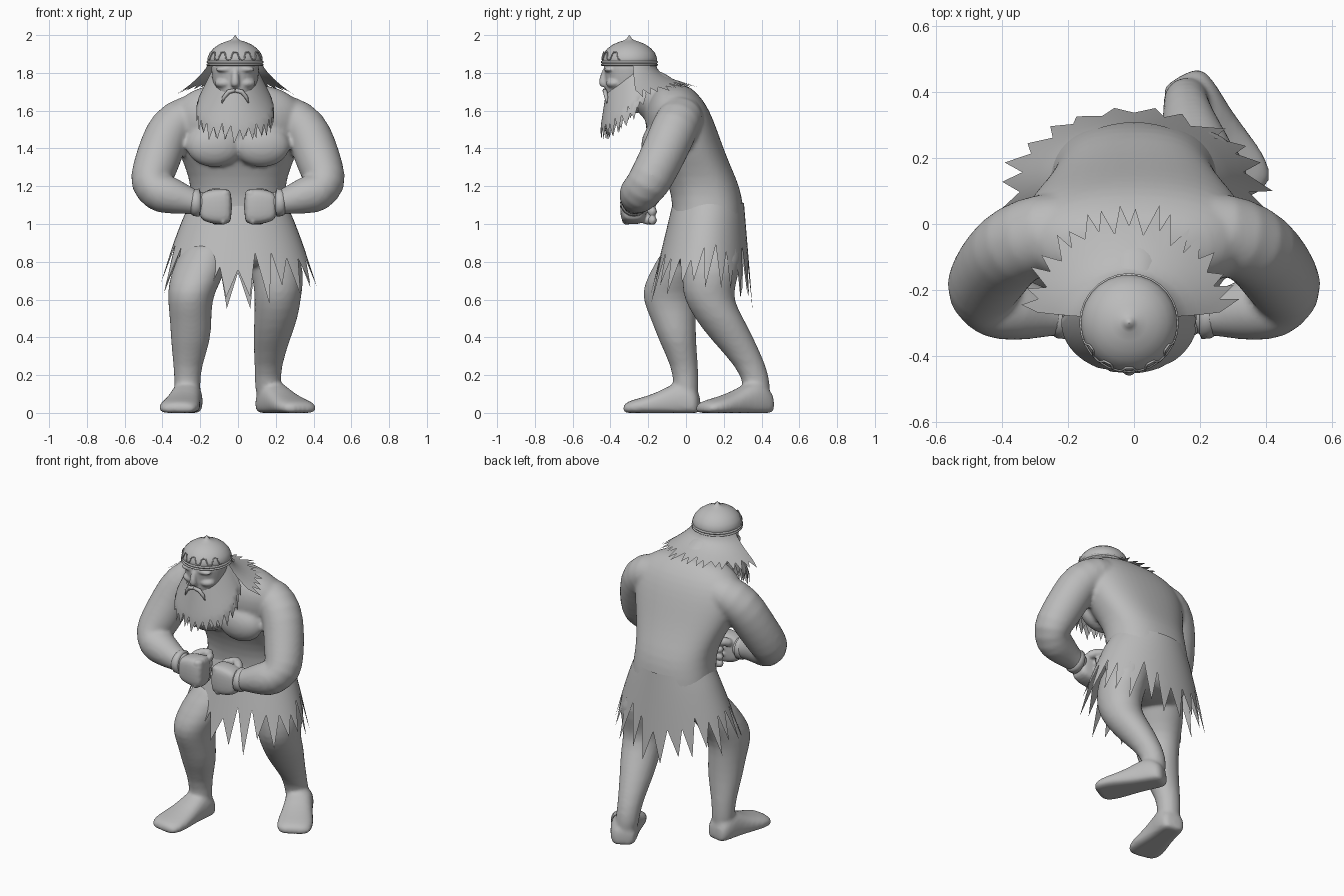
import bpy, bmesh, math, random
from mathutils import Vector

random.seed(4)
cube = bpy.data.objects.get("Cube")
if cube:
    bpy.data.objects.remove(cube, do_unlink=True)

GREY = (0.5, 0.5, 0.5, 1)
grey = bpy.data.materials.new("plain grey")
grey.use_nodes = True
grey.diffuse_color = GREY
grey.node_tree.nodes["Principled BSDF"].inputs["Base Color"].default_value = GREY
X, Y, Z = Vector((1, 0, 0)), Vector((0, 1, 0)), Vector((0, 0, 1))


def finish(name, bm, voxel=0, smoothing=4):
    """Makes the object; voxel fuses overlapping shells into one soft skin."""
    bmesh.ops.recalc_face_normals(bm, faces=bm.faces)
    mesh = bpy.data.meshes.new(name)
    bm.to_mesh(mesh)
    bm.free()
    for p in mesh.polygons:
        p.use_smooth = True
    mesh.materials.append(grey)
    ob = bpy.data.objects.new(name, mesh)
    bpy.context.collection.objects.link(ob)
    if voxel:
        ob.modifiers.new("round", "SUBSURF").levels = 1
        ob.modifiers["round"].render_levels = 1
        fuse = ob.modifiers.new("fuse", "REMESH")
        fuse.mode, fuse.voxel_size, fuse.use_smooth_shade = "VOXEL", voxel, True
        ob.modifiers.new("soften", "SMOOTH").iterations = smoothing


def skin(bm, rings, u=None, v=None, segs=16, power=2, floor=False):
    """Closed skin over rings (x, y, z, radius, radius); follows the path if u, v are not given."""
    pts = [Vector(r[:3]) for r in rings]
    loops = []
    for i, r in enumerate(rings):
        a, b = u, v
        if u is None:
            t = (pts[min(i + 1, len(pts) - 1)] - pts[max(i - 1, 0)]).normalized()
            a = t.cross(Y).normalized()
            b = a.cross(t)
        loop = []
        for k in range(segs):
            c, s = math.cos(math.tau * k / segs), math.sin(math.tau * k / segs)
            c = math.copysign(abs(c) ** (2 / power), c)
            s = math.copysign(abs(s) ** (2 / power), s)
            p = pts[i] + a * c * r[3] + b * s * r[-1]
            if floor:
                p.z = max(p.z, 0)
            loop.append(bm.verts.new(p))
        loops.append(loop)
    for lo, hi in zip(loops, loops[1:]):
        for k in range(segs):
            n = (k + 1) % segs
            bm.faces.new((lo[k], lo[n], hi[n], hi[k]))
    bm.faces.new(loops[0])
    bm.faces.new(loops[-1])


def loft(name, rings, **options):
    bm = bmesh.new()
    skin(bm, rings, **options)
    finish(name, bm)


def ball(bm, centre, size):
    made = bmesh.ops.create_uvsphere(bm, u_segments=16, v_segments=10, radius=1)
    for p in made["verts"]:
        p.co = Vector([c + s * q for c, s, q in zip(centre, size, p.co)])


def fringe(name, surface, teeth, notch, tip, rows=5, closed=False):
    """Sheet over surface(t, v) that ends in ragged pointed teeth."""
    bm = bmesh.new()
    cols = []
    ends = [random.uniform(*notch) for _ in range(teeth + 1)]
    if closed:
        ends[-1] = ends[0]
    for c in range(2 * teeth + 1):
        k = c // 2
        end = ends[k] if c % 2 == 0 else (ends[k] + ends[k + 1]) / 2 + 0.05
        cols.append([bm.verts.new(surface(c / (2 * teeth), end * j / rows)) for j in range(rows + 1)])
    for a, b in zip(cols, cols[1:]):
        for j in range(rows):
            bm.faces.new((a[j], b[j], b[j + 1], a[j + 1]))
    for k in range(teeth):
        t = (k + random.uniform(0.3, 0.7)) / teeth
        end = bm.verts.new(surface(t, random.uniform(*tip)))
        left, mid, right = (cols[2 * k + n][-1] for n in range(3))
        bm.faces.new((left, mid, end))
        bm.faces.new((mid, right, end))
    bmesh.ops.remove_doubles(bm, verts=bm.verts, dist=0.0005)
    finish(name, bm)


# Torso: (height, half width, front, back)
body = bmesh.new()
profile = [(0.76, 0.2, -0.04, 0.28), (0.85, 0.25, -0.07, 0.3), (0.97, 0.275, -0.08, 0.315),
           (1.1, 0.255, -0.07, 0.305), (1.2, 0.25, -0.09, 0.285), (1.3, 0.28, -0.13, 0.24),
           (1.4, 0.325, -0.19, 0.2), (1.5, 0.352, -0.215, 0.165), (1.59, 0.355, -0.22, 0.13),
           (1.66, 0.315, -0.2, 0.09), (1.71, 0.24, -0.17, 0.04), (1.74, 0.14, -0.15, 0)]
skin(body, [(0, (f + b) / 2, z, w, (b - f) / 2) for z, w, f, b in profile],
     X, Y, segs=24, power=2.35)
skin(body, [(0, -0.08, 1.6, 0.15), (0, -0.17, 1.69, 0.13), (-0.01, -0.26, 1.76, 0.11)])

# Arms, chest, cuffs and fists
for s, side in ((1, "left"), (-1, "right")):
    ball(body, (0.125 * s, -0.155, 1.415), (0.155, 0.085, 0.115))
    arm = [(0.16, -0.01, 1.57, 0.11), (0.27, -0.025, 1.57, 0.125), (0.36, -0.06, 1.51, 0.127),
           (0.405, -0.105, 1.4, 0.123), (0.443, -0.16, 1.29, 0.12), (0.468, -0.205, 1.205, 0.118),
           (0.425, -0.243, 1.165, 0.112), (0.35, -0.26, 1.15, 0.1), (0.27, -0.27, 1.125, 0.076),
           (0.21, -0.275, 1.11, 0.062), (0.15, -0.275, 1.1, 0.06)]
    skin(body, [(x * s, y, z, r) for x, y, z, r in arm])
    cuff = [(0.25, 0.06), (0.235, 0.071), (0.205, 0.074), (0.198, 0.058)]
    loft(side + "_cuff", [(x * s, -0.275, 1.113, r, r) for x, r in cuff], u=Y, v=Z)
    fist = bmesh.new()
    palm = [(0.205, 0.05, 0.06), (0.18, 0.062, 0.08), (0.12, 0.07, 0.096),
            (0.065, 0.07, 0.096), (0.03, 0.055, 0.085)]
    skin(fist, [(x * s, -0.28, 1.093, a, b) for x, a, b in palm], Y, Z, power=3.5)
    for i in range(4):
        z = 1.158 - 0.046 * i
        x = 0.007 * i
        path = [(0.09, -0.323), (0.06 + x, -0.323), (0.052 + x, -0.29), (0.05 + x, -0.23),
                (0.065 + x, -0.18), (0.11, -0.17), (0.14, -0.19)]
        skin(fist, [(px * s, py, z, 0.027) for px, py in path], segs=8)
    thumb = [(0.17, -0.24, 1.14), (0.14, -0.19, 1.165), (0.1, -0.165, 1.165), (0.07, -0.16, 1.15)]
    skin(fist, [(x * s, y, z, 0.03) for x, y, z in thumb], segs=8)
    finish(side + "_fist", fist, 0.007, 2)

# Legs: right one forward, left one trailing
skin(body, [(-0.13, 0.08, 0.95, 0.12, 0.15), (-0.19, 0, 0.8, 0.15, 0.165),
            (-0.235, -0.07, 0.68, 0.137, 0.158), (-0.255, -0.09, 0.6, 0.12, 0.145),
            (-0.25, -0.065, 0.49, 0.112, 0.12), (-0.25, -0.045, 0.38, 0.108, 0.1),
            (-0.268, -0.005, 0.24, 0.074, 0.071), (-0.268, 0, 0.15, 0.07, 0.068),
            (-0.265, 0, 0.07, 0.07, 0.068)], X, Y)
skin(body, [(0.14, 0.14, 0.95, 0.12, 0.15), (0.2, 0.14, 0.8, 0.15, 0.16),
            (0.215, 0.12, 0.68, 0.133, 0.145), (0.21, 0.12, 0.6, 0.125, 0.132),
            (0.202, 0.175, 0.5, 0.118, 0.132), (0.178, 0.245, 0.39, 0.1, 0.118),
            (0.158, 0.35, 0.24, 0.071, 0.081), (0.158, 0.375, 0.15, 0.071, 0.072),
            (0.165, 0.38, 0.07, 0.07, 0.07)], X, Y)


def foot(bm, heel, toe):
    heel, toe = Vector((*heel, 0)), Vector((*toe, 0))
    across = (toe - heel).normalized().cross(Z)
    shape = [(0, 0.055, 0.09), (0.06, 0.076, 0.13), (0.2, 0.085, 0.18), (0.36, 0.086, 0.155),
             (0.55, 0.097, 0.11), (0.76, 0.112, 0.082), (0.92, 0.105, 0.065), (1, 0.07, 0.045)]
    rings = []
    for f, w, h in shape:
        p = heel.lerp(toe, f)
        rings.append((p.x, p.y, h * 0.4, w, h * 0.6))
    skin(bm, rings, across, Z, power=2.4, floor=True)


foot(body, (-0.255, 0.075), (-0.325, -0.33))
foot(body, (0.14, 0.45), (0.345, 0.075))
finish("body", body, 0.012, 6)


# Ragged skirt that flows out of the tunic at the waist
def skirt(t, v):
    a = math.tau * t
    front, back = -0.07 - 0.13 * v, 0.307 + 0.045 * v
    hem = 0.57 + 0.09 * abs(math.cos(a))
    return Vector(((0.252 + 0.17 * v ** 0.85) * math.cos(a),
                   (front + back) / 2 + (back - front) / 2 * math.sin(a),
                   1.11 + (hem - 1.11) * v))


fringe("skirt", skirt, 24, (0.46, 0.7), (0.88, 1.08), closed=True)

# Head and face
CX, CY = -0.015, -0.3
head = bmesh.new()
skin(head, [(CX, CY, z, a, b) for z, a, b in
            ((1.58, 0.05, 0.07), (1.63, 0.09, 0.11), (1.71, 0.115, 0.13),
             (1.77, 0.125, 0.13), (1.82, 0.13, 0.14), (1.88, 0.13, 0.14))], X, Y)
skin(head, [(CX, -0.425, 1.83, 0.018, 0.014), (CX, -0.435, 1.785, 0.019, 0.02),
            (CX, -0.442, 1.745, 0.026, 0.026), (CX, -0.43, 1.722, 0.022, 0.02)], X, Y, segs=10)
for s in (1, -1):
    ball(head, (CX + 0.05 * s, -0.405, 1.818), (0.055, 0.03, 0.016))
    ball(head, (CX + 0.055 * s, -0.375, 1.745), (0.055, 0.05, 0.03))
finish("head", head, 0.007, 4)
for s, side in ((1, "left"), (-1, "right")):
    loft(side + "_moustache", [(CX, -0.432, 1.708, 0.01), (CX + 0.035 * s, -0.428, 1.7, 0.012),
                               (CX + 0.06 * s, -0.422, 1.67, 0.01),
                               (CX + 0.07 * s, -0.418, 1.64, 0.003)], segs=8)


# Beard hangs from the jaw, hair spreads over the shoulders
def beard(t, v):
    a = math.radians(-115 + 230 * t)
    side = (a / math.radians(115)) ** 2
    spread = min(v, 0.7) / 0.7
    top, hem = 1.69 + 0.15 * side, 1.43 + 0.19 * side
    return Vector((CX + (0.12 + 0.085 * spread) * math.sin(a),
                   CY - (0.125 + 0.028 * spread) * math.cos(a), top + (hem - top) * v))


def hair(t, v):
    a = math.radians(8 + 164 * t)
    back = math.sin(a)
    drop = 0.175 - 0.06 * back
    return Vector((CX + (0.14 + 0.16 * v ** 1.4) * math.cos(a),
                   CY + (0.14 + (0.1 + 0.065 * back) * v ** 1.9) * back,
                   1.86 - drop * v ** (1 - 0.3 * back)))


fringe("beard", beard, 17, (0.62, 0.74), (0.95, 1.06))
fringe("beard_inner_layer", lambda t, v: beard(t, v) + 0.025 * Y, 15, (0.6, 0.72), (0.85, 0.98))
fringe("hair", hair, 18, (0.88, 0.98), (1.12, 1.22))

# Helmet with a point, rim bands and a scrolled brow line
dome = [(1.84, 0.146), (1.88, 0.146), (1.905, 0.136), (1.93, 0.115), (1.95, 0.087),
        (1.964, 0.055), (1.972, 0.028), (1.98, 0.015), (2.0, 0.001)]
loft("helmet", [(CX, CY, z, r, r) for z, r in dome], u=X, v=Y, segs=28)
for z, name in ((1.843, "lower_rim"), (1.858, "upper_rim")):
    loft(name, [(CX, CY, z + d, r, r) for d, r in
                ((-0.006, 0.146), (-0.003, 0.151), (0.003, 0.151), (0.006, 0.146))],
         u=X, v=Y, segs=28)
scroll = []
for k in range(65):
    a = math.radians(-70 + 140 * k / 64)
    z = 1.89 + 0.02 * math.tanh(2.5 * math.cos(a * 12.8))
    r = 0.147 - max(z - 1.88, 0) * 0.35
    scroll.append((CX + r * math.sin(a), CY - r * math.cos(a), z, 0.0035))
loft("brow_scroll", scroll, segs=6)
